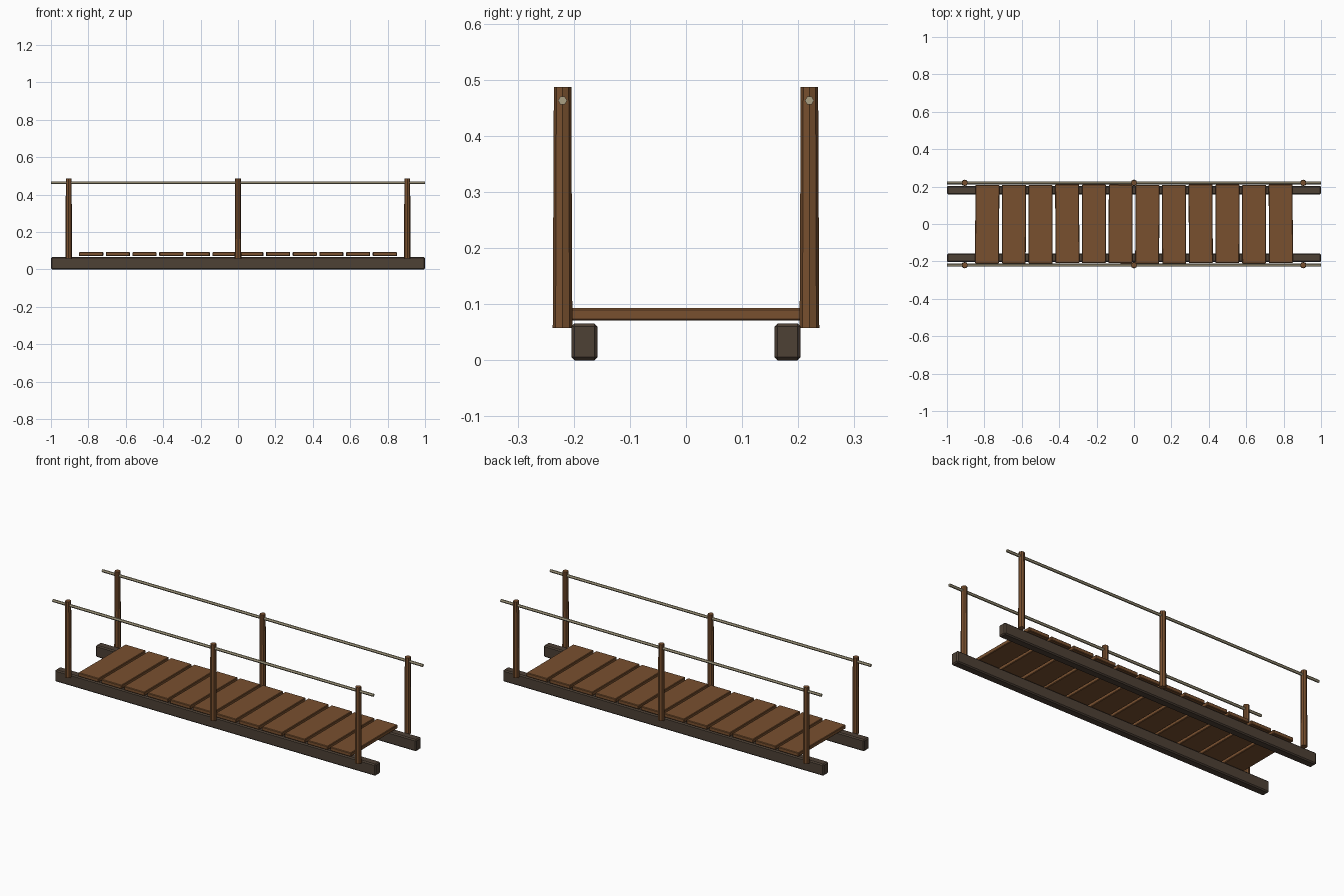
import bpy, math, random
from mathutils import Vector

random.seed(4)
cube = bpy.data.objects.get("Cube")
if cube:
    bpy.data.objects.remove(cube, do_unlink=True)


def material(name, rgb):
    m = bpy.data.materials.new(name)
    m.use_nodes = True
    m.diffuse_color = (*rgb, 1)
    m.node_tree.nodes["Principled BSDF"].inputs["Base Color"].default_value = (*rgb, 1)
    return m


plank_brown = material("plank brown", (0.19, 0.08, 0.028))
beam_brown = material("dark beam brown", (0.075, 0.052, 0.036))
rope_tan = material("rope tan", (0.40, 0.35, 0.23))


def finish(name, mat):
    ob = bpy.context.object
    ob.name = name
    ob.data.materials.append(mat)
    return ob


def box(name, mat, centre, size, bevel, yaw=0):
    bpy.ops.mesh.primitive_cube_add(size=1, location=centre, rotation=(0, 0, yaw))
    ob = finish(name, mat)
    for v in ob.data.vertices:
        v.co = v.co * Vector(size)
    mod = ob.modifiers.new("bevel", 'BEVEL')
    mod.width = bevel
    mod.segments = 1
    return ob


def rod(name, mat, centre, r_low, r_high, length, sides, rotation=(0, 0, 0)):
    bpy.ops.mesh.primitive_cone_add(vertices=sides, radius1=r_low, radius2=r_high,
                                    depth=length, location=centre, rotation=rotation)
    return finish(name, mat)


# Deck planks, each laid very slightly askew
COUNT, PITCH = 12, 0.1427
for i in range(COUNT):
    x = (i - (COUNT - 1) / 2) * PITCH
    box(f"plank_{i + 1}", plank_brown, (x, random.uniform(-0.002, 0.002), 0.082),
        (0.128, 0.42, 0.022), 0.003, random.uniform(-0.006, 0.006))

# Beams, posts and rope rails on both sides
for side, s in (("front", -1), ("back", 1)):
    box(f"{side}_beam", beam_brown, (0, s * 0.181, 0.033), (2, 0.047, 0.066), 0.006)
    for place, x in (("right", -0.905), ("middle", 0), ("left", 0.905)):
        rod(f"{side}_{place}_post", plank_brown, (x, s * 0.22, 0.2725),
            0.0175, 0.0155, 0.429, 8)
    rod(f"{side}_rope", rope_tan, (0, s * 0.22, 0.463), 0.008, 0.008, 2, 6,
        (0, math.pi / 2, 0))
